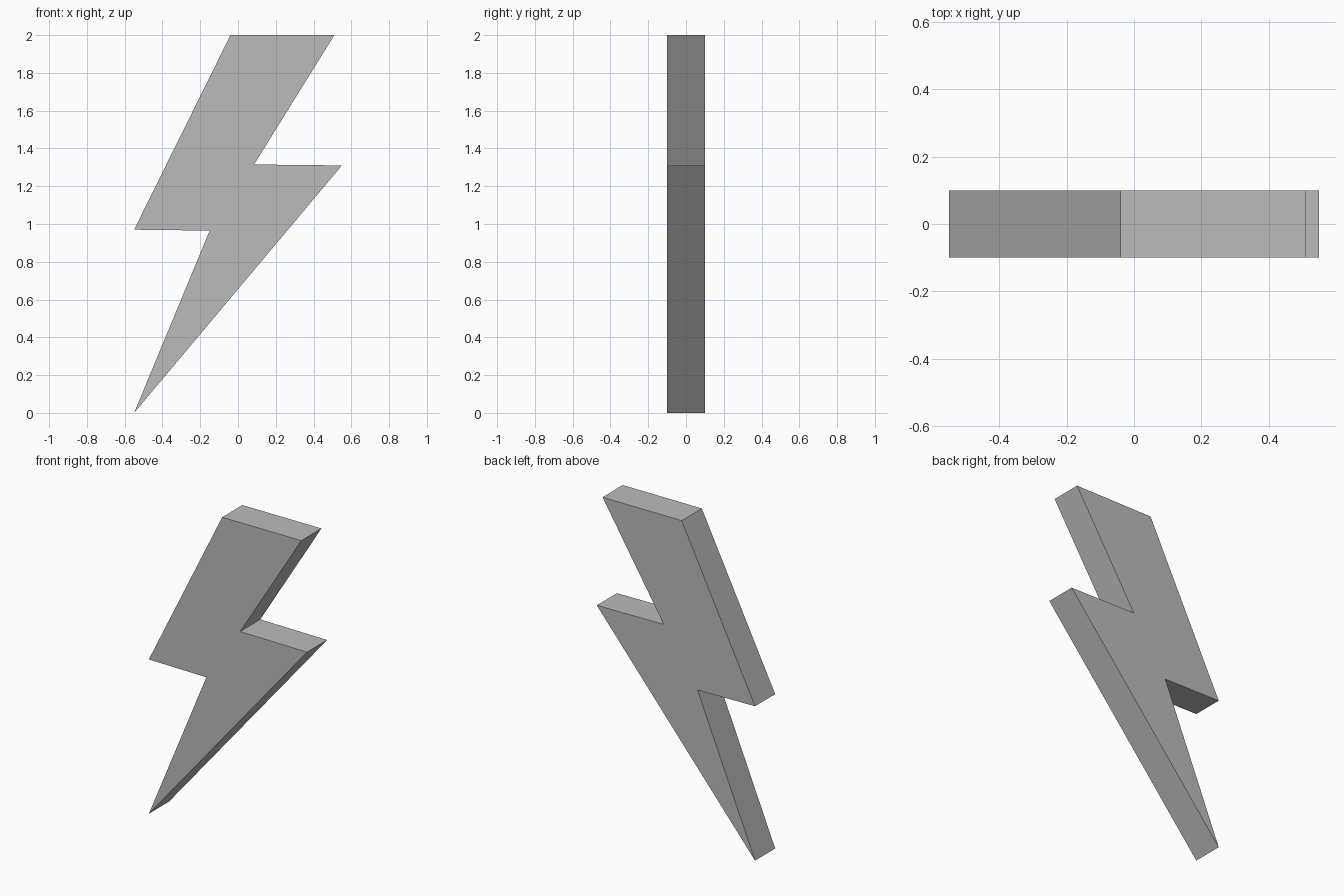
import bpy
import bmesh
from mathutils import Vector

cube = bpy.data.objects.get("Cube")
if cube:
    bpy.data.objects.remove(cube, do_unlink=True)

# Plain grey finish
grey = bpy.data.materials.new("plain_grey")
grey.use_nodes = True
colour = (0.5, 0.5, 0.5, 1)
grey.diffuse_color = colour
grey.node_tree.nodes["Principled BSDF"].inputs["Base Color"].default_value = colour

# Zigzag outline in x and z, extruded from front to back
THICKNESS = 0.2
outline = [(-0.55, 0), (0.55, 1.31), (0.085, 1.315), (0.51, 2),
           (-0.04, 2), (-0.55, 0.97), (-0.15, 0.965)]

bm = bmesh.new()
front = bm.faces.new([bm.verts.new((x, -THICKNESS / 2, z)) for x, z in outline])
extruded = bmesh.ops.extrude_face_region(bm, geom=[front], use_keep_orig=True)
back_verts = [g for g in extruded["geom"] if isinstance(g, bmesh.types.BMVert)]
bmesh.ops.translate(bm, verts=back_verts, vec=Vector((0, THICKNESS, 0)))
bmesh.ops.recalc_face_normals(bm, faces=bm.faces)

mesh = bpy.data.meshes.new("lightning_bolt")
bm.to_mesh(mesh)
bm.free()
mesh.materials.append(grey)
bolt = bpy.data.objects.new("lightning_bolt", mesh)
bpy.context.collection.objects.link(bolt)
